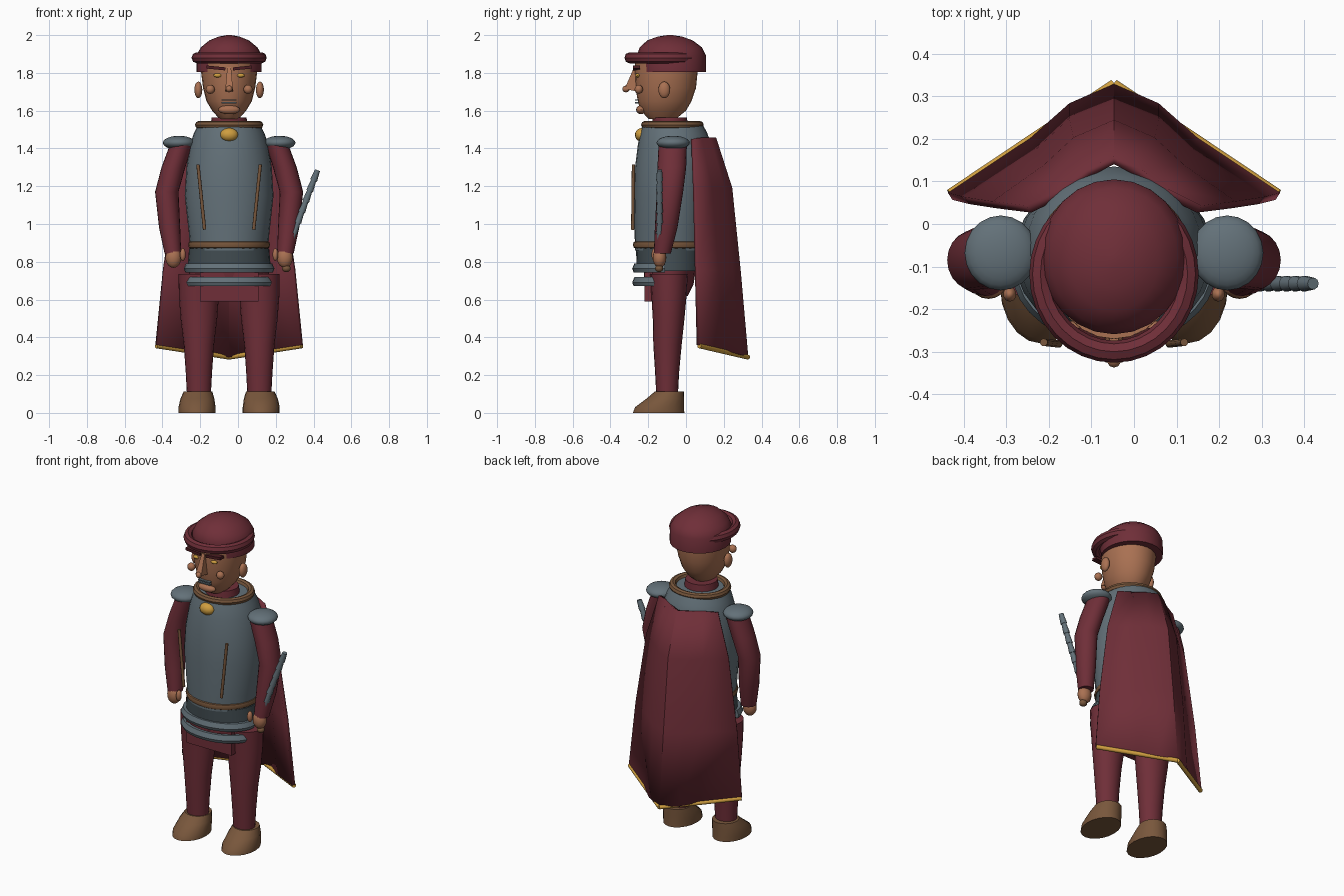
import bpy, bmesh, math
from mathutils import Vector, Matrix

if "Cube" in bpy.data.objects:
    bpy.data.objects.remove(bpy.data.objects["Cube"])

CX = -0.047  # body centre line


def mat(name, r, g, b):
    m = bpy.data.materials.new(name)
    m.diffuse_color = (r, g, b, 1)
    m.use_nodes = True
    m.node_tree.nodes["Principled BSDF"].inputs["Base Color"].default_value = m.diffuse_color
    return m


MAROON = mat("maroon cloth", 0.16, 0.028, 0.04)
SKIN = mat("skin", 0.40, 0.165, 0.085)
STEEL = mat("steel", 0.125, 0.165, 0.19)
DARK = mat("dark steel", 0.055, 0.075, 0.085)
LEATHER = mat("brown leather", 0.19, 0.095, 0.045)
GOLD = mat("gold", 0.62, 0.34, 0.05)
BROW = mat("dark maroon", 0.07, 0.012, 0.016)


def finish(bm, name, m):
    bmesh.ops.recalc_face_normals(bm, faces=bm.faces)
    me = bpy.data.meshes.new(name)
    bm.to_mesh(me)
    bm.free()
    me.materials.append(m)
    ob = bpy.data.objects.new(name, me)
    bpy.context.collection.objects.link(ob)
    return ob


def loft(name, m, rows, n=20):
    """Stack of ellipses: z, x, y, rx, ry (x measured from the centre line)."""
    bm = bmesh.new()
    rings = []
    for z, x, y, rx, ry in rows:
        rings.append([bm.verts.new((CX + x + rx * math.cos(math.tau * i / n),
                                    y + ry * math.sin(math.tau * i / n), z)) for i in range(n)])
    for a, b in zip(rings, rings[1:]):
        for i in range(n):
            bm.faces.new((a[i], a[(i + 1) % n], b[(i + 1) % n], b[i]))
    bm.faces.new(rings[0])
    bm.faces.new(rings[-1])
    return finish(bm, name, m)


def ball(name, m, x, y, z, rx, ry, rz, seg=16):
    bm = bmesh.new()
    bmesh.ops.create_uvsphere(bm, u_segments=seg, v_segments=seg // 2 + 2, radius=1,
                              matrix=Matrix.Translation((CX + x, y, z)) @ Matrix.Diagonal((rx, ry, rz, 1)))
    return finish(bm, name, m)


def box(name, m, x, y, z, sx, sy, sz, tilt=0):
    bm = bmesh.new()
    bmesh.ops.create_cube(bm, size=1, matrix=Matrix.Translation((CX + x, y, z))
                          @ Matrix.Rotation(tilt, 4, 'Y') @ Matrix.Diagonal((sx, sy, sz, 1)))
    return finish(bm, name, m)


def rod(name, m, p, q, r1, r2, n=10):
    p, q = Vector(p), Vector(q)
    d = q - p
    bm = bmesh.new()
    bmesh.ops.create_cone(bm, cap_ends=True, segments=n, radius1=r1, radius2=r2, depth=d.length,
                          matrix=Matrix.Translation((p + q) / 2 + Vector((CX, 0, 0)))
                          @ d.to_track_quat('Z', 'Y').to_matrix().to_4x4())
    return finish(bm, name, m)


def hoop(name, m, y, z, rx, ry, w, h, n=32, k=8):
    """Elliptical ring with a rounded section of half-width w and half-height h."""
    bm = bmesh.new()
    vs = []
    for i in range(n):
        a = math.tau * i / n
        for j in range(k):
            b = math.tau * j / k
            t = w * math.cos(b)
            vs.append(bm.verts.new((CX + (rx + t) * math.cos(a), y + (ry + t) * math.sin(a), z + h * math.sin(b))))
    for i in range(n):
        for j in range(k):
            i2, j2 = (i + 1) % n, (j + 1) % k
            bm.faces.new((vs[i * k + j], vs[i2 * k + j], vs[i2 * k + j2], vs[i * k + j2]))
    return finish(bm, name, m)


def front_band(name, m, y, z, rx, ry, h, n=16):
    """Curved plate around the front half of the hips."""
    bm = bmesh.new()
    prof = [(-0.03, -h), (-0.008, -h), (0, -h * 0.2), (-0.012, h), (-0.03, h)]
    rows = []
    for i in range(n + 1):
        a = math.pi + math.pi * i / n
        rows.append([bm.verts.new((CX + (rx + t) * math.cos(a), y + (ry + t) * math.sin(a), z + dz))
                     for t, dz in prof])
    for a, b in zip(rows, rows[1:]):
        for j in range(5):
            bm.faces.new((a[j], a[(j + 1) % 5], b[(j + 1) % 5], b[j]))
    bm.faces.new(rows[0])
    bm.faces.new(rows[-1])
    return finish(bm, name, m)


# Torso armour, belt and hips
loft("breastplate", STEEL, [(0.86, 0, -0.08, 0.205, 0.19), (0.95, 0, -0.08, 0.213, 0.192),
     (1.15, 0, -0.075, 0.235, 0.2), (1.3, 0, -0.07, 0.226, 0.2), (1.42, 0, -0.06, 0.207, 0.195),
     (1.48, 0, -0.065, 0.187, 0.178), (1.525, 0, -0.07, 0.165, 0.16)], 28)
hoop("belt", LEATHER, -0.08, 0.89, 0.203, 0.187, 0.014, 0.02)
loft("waist_band", DARK, [(0.75, 0, -0.085, 0.222, 0.175), (0.87, 0, -0.085, 0.212, 0.18)], 28)
front_band("upper_tasset", STEEL, -0.11, 0.768, 0.24, 0.175, 0.024)
front_band("lower_tasset", STEEL, -0.11, 0.695, 0.24, 0.175, 0.024)
loft("hips", MAROON, [(0.62, 0, -0.09, 0.2, 0.1), (0.68, 0, -0.09, 0.215, 0.13), (0.78, 0, -0.085, 0.21, 0.14)])
box("loin_cloth", MAROON, 0, -0.12, 0.67, 0.31, 0.2, 0.16)
hoop("collar", LEATHER, -0.072, 1.525, 0.16, 0.145, 0.021, 0.021)
loft("neck", MAROON, [(1.48, 0, -0.085, 0.105, 0.1), (1.565, 0, -0.085, 0.092, 0.09)])
ball("brooch", GOLD, 0, -0.235, 1.472, 0.048, 0.035, 0.036)

# Head
loft("head", SKIN, [(1.555, 0, -0.125, 0.05, 0.07), (1.6, 0, -0.12, 0.09, 0.12),
     (1.65, 0, -0.113, 0.12, 0.142), (1.72, 0, -0.107, 0.138, 0.16),
     (1.8, 0, -0.105, 0.148, 0.166), (1.88, 0, -0.105, 0.148, 0.165)], 24)
ball("chin", SKIN, 0, -0.238, 1.605, 0.058, 0.026, 0.024)
bm = bmesh.new()
nose = [bm.verts.new((CX + x, y, z)) for x, y, z in
        [(-0.01, -0.275, 1.83), (0.01, -0.275, 1.83), (-0.02, -0.325, 1.715), (0.02, -0.325, 1.715),
         (-0.02, -0.25, 1.7), (0.02, -0.25, 1.7), (-0.01, -0.25, 1.83), (0.01, -0.25, 1.83)]]
bmesh.ops.convex_hull(bm, input=nose)
finish(bm, "nose_bridge", SKIN)
ball("nose_tip", SKIN, 0, -0.318, 1.715, 0.018, 0.02, 0.018, 10)
for z in (1.642, 1.656):
    box("lip", STEEL, 0, -0.26, z, 0.08, 0.018, 0.007)

# Beret
loft("beret_crown", MAROON, [(1.805, 0, -0.075, 0.172, 0.18), (1.895, 0, -0.077, 0.172, 0.182),
     (1.935, 0, -0.08, 0.15, 0.165), (1.972, 0, -0.085, 0.105, 0.12),
     (1.992, 0, -0.085, 0.055, 0.065), (2.0, 0, -0.085, 0.012, 0.014)], 24)
hoop("beret_brim", MAROON, -0.118, 1.88, 0.173, 0.182, 0.026, 0.029)

# Paired parts
for s, side in ((-1, "left"), (1, "right")):
    ball(side + "_ear", SKIN, s * 0.163, -0.115, 1.71, 0.021, 0.031, 0.044)
    ball(side + "_cheek", SKIN, s * 0.1, -0.25, 1.713, 0.024, 0.022, 0.024, 12)
    ball(side + "_eye", GOLD, s * 0.061, -0.256, 1.787, 0.022, 0.012, 0.011, 12)
    box(side + "_eyebrow", BROW, s * 0.07, -0.262, 1.826, 0.1, 0.036, 0.016, s * -0.1)
    rod(side + "_chest_strap", LEATHER, (s * 0.165, -0.278, 1.315), (s * 0.13, -0.282, 0.97), 0.009, 0.009)
    ball(side + "_shoulder_pad", STEEL, s * 0.266, -0.068, 1.43, 0.085, 0.088, 0.037, 20)
    loft(side + "_sleeve", MAROON, [(0.845, s * 0.298, -0.125, 0.044, 0.045),
         (0.98, s * 0.315, -0.105, 0.056, 0.06), (1.17, s * 0.33, -0.085, 0.062, 0.07),
         (1.3, s * 0.295, -0.075, 0.063, 0.076), (1.43, s * 0.25, -0.07, 0.06, 0.075)])
    ball(side + "_hand", SKIN, s * 0.295, -0.14, 0.822, 0.042, 0.036, 0.054)
    ball(side + "_thumb", SKIN, s * 0.245, -0.165, 0.838, 0.016, 0.018, 0.034, 10)
    loft(side + "_leg", MAROON, [(0.09, s * 0.16, -0.1, 0.063, 0.057), (0.22, s * 0.16, -0.1, 0.07, 0.064),
         (0.36, s * 0.16, -0.098, 0.08, 0.075), (0.5, s * 0.16, -0.092, 0.097, 0.084),
         (0.62, s * 0.16, -0.09, 0.106, 0.093), (0.735, s * 0.16, -0.09, 0.108, 0.1)])
    loft(side + "_shoe", LEATHER, [(0, s * 0.17, -0.145, 0.098, 0.136), (0.03, s * 0.17, -0.14, 0.098, 0.13),
         (0.075, s * 0.168, -0.11, 0.09, 0.1), (0.112, s * 0.165, -0.088, 0.076, 0.078)])

# Segmented baton held in the right hand
a, b = Vector((0.3, -0.14, 0.84)), Vector((0.468, -0.14, 1.285))
for i in range(8):
    rod("baton_segment", STEEL, a.lerp(b, i / 8), a.lerp(b, (i + 1) / 8), 0.019, 0.014)
ball("baton_pommel", LEATHER, 0.303, -0.142, 0.765, 0.024, 0.022, 0.02, 10)

# Cape: half outline per height, from the middle fold to the edge
rows = [[(0, 0.15, 1.455), (0.06, 0.12, 1.455), (0.12, 0.075, 1.455), (0.2, 0.035, 1.45)],
        [(0, 0.235, 1.19), (0.09, 0.195, 1.19), (0.16, 0.13, 1.19), (0.28, 0.045, 1.19)],
        [(0, 0.28, 0.75), (0.1, 0.24, 0.75), (0.18, 0.165, 0.75), (0.345, 0.055, 0.76)],
        [(0, 0.32, 0.295), (0.1, 0.275, 0.31), (0.19, 0.195, 0.33), (0.385, 0.065, 0.36)]]
bm = bmesh.new()
grid = []
for row in rows:
    pts = [(-x, y, z) for x, y, z in reversed(row[1:])] + row
    grid.append([bm.verts.new((CX + x, y, z)) for x, y, z in pts])
for p, q in zip(grid, grid[1:]):
    for i in range(6):
        bm.faces.new((p[i], p[i + 1], q[i + 1], q[i]))
cape = finish(bm, "cape", MAROON)
sol = cape.modifiers.new("thickness", 'SOLIDIFY')
sol.thickness = 0.02
sol.offset = 0
for s in (-1, 1):
    rod("cape_trim", GOLD, (0, 0.328, 0.295), (s * 0.385, 0.07, 0.355), 0.013, 0.013)

# Smooth shading with sharp edges kept
bpy.ops.object.select_all(action='SELECT')
bpy.context.view_layer.objects.active = cape
bpy.ops.object.shade_smooth_by_angle(angle=math.radians(40))
